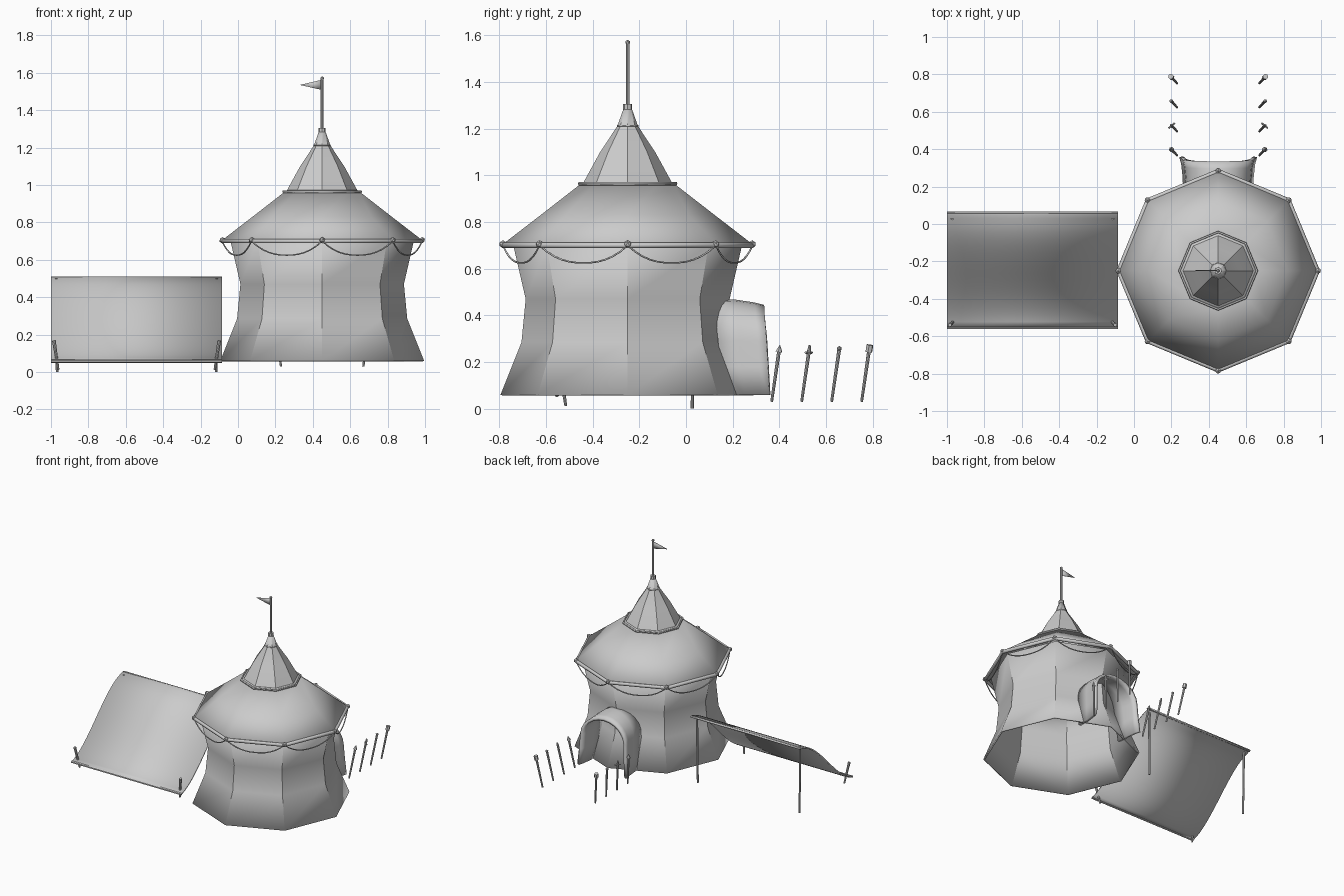
import bpy, bmesh, math
from mathutils import Vector

if "Cube" in bpy.data.objects:
    bpy.data.objects.remove(bpy.data.objects["Cube"])

CX, CY = 0.45, -0.25          # tent axis
N = 8                         # tent sides


def finish(name, bm, thick=0, angle=30):
    bmesh.ops.recalc_face_normals(bm, faces=bm.faces)
    me = bpy.data.meshes.new(name)
    bm.to_mesh(me)
    bm.free()
    ob = bpy.data.objects.new(name, me)
    bpy.context.collection.objects.link(ob)
    if thick:
        m = ob.modifiers.new("thickness", 'SOLIDIFY')
        m.thickness = thick
        m.offset = -1
    bpy.ops.object.select_all(action='DESELECT')
    ob.select_set(True)
    bpy.context.view_layer.objects.active = ob
    bpy.ops.object.shade_smooth_by_angle(angle=math.radians(angle))
    return ob


def skin(name, rows, closed=False, thick=0):
    """Quad sheet through rows of points."""
    bm = bmesh.new()
    vs = [[bm.verts.new(p) for p in r] for r in rows]
    for a, b in zip(vs, vs[1:]):
        n = len(a)
        for i in range(n if closed else n - 1):
            j = (i + 1) % n
            bm.faces.new((a[i], a[j], b[j], b[i]))
    return finish(name, bm, thick)


def corner(r, z, k):
    a = k * math.tau / N
    return Vector((CX + r * math.cos(a), CY + r * math.sin(a), z))


def lathe(name, profile, thick=0):
    return skin(name, [[corner(r, z, k) for k in range(N)] for r, z in profile], True, thick)


def rod(name, a, b, r1, r2=None, sides=8):
    a, b = Vector(a), Vector(b)
    bm = bmesh.new()
    bmesh.ops.create_cone(bm, cap_ends=True, segments=sides, radius1=r1,
                          radius2=r1 if r2 is None else r2, depth=(b - a).length)
    ob = finish(name, bm)
    ob.location = (a + b) / 2
    ob.rotation_mode = 'QUATERNION'
    ob.rotation_quaternion = (b - a).to_track_quat('Z', 'Y')
    return ob


def ball(name, p, r, sub=1):
    bm = bmesh.new()
    bmesh.ops.create_icosphere(bm, subdivisions=sub, radius=r)
    ob = finish(name, bm)
    ob.location = p
    return ob


def cord(name, pts, r, cyclic=False):
    cu = bpy.data.curves.new(name, 'CURVE')
    cu.dimensions = '3D'
    cu.bevel_depth = r
    cu.bevel_resolution = 1
    sp = cu.splines.new('POLY')
    sp.points.add(len(pts) - 1)
    for q, p in zip(sp.points, pts):
        q.co = (*p, 1)
    sp.use_cyclic_u = cyclic
    ob = bpy.data.objects.new(name, cu)
    bpy.context.collection.objects.link(ob)


# Tent walls and two-tier roof
lathe("tent_wall", [(.545, .06), (.455, .285), (.437, .47), (.49, .70)], .012)
lathe("lower_roof", [(.535, .705), (.37, .832), (.195, .968)], .008)
lathe("upper_roof", [(.212, .962), (.188, .972), (.118, 1.10), (.045, 1.21), (.018, 1.285)], .006)

# Rims, corner knobs and hanging cords
cord("eave_rim", [corner(.532, .70, k) for k in range(N)], .013, True)
cord("upper_rim", [corner(.207, .966, k) for k in range(N)], .006, True)
cord("collar_rim", [corner(.043, 1.213, k) for k in range(N)], .004, True)
for k in range(N):
    ball("eave_knob", corner(.534, .705, k), .017)
    a, b = corner(.535, .70, k), corner(.535, .70, k + 1)
    pts = []
    for i in range(13):
        t = i / 12
        p = a.lerp(b, t)
        p.z -= .075 * (1 - abs(2 * t - 1) ** 2.4)
        pts.append(p)
    cord("swag_cord", pts, .004)

# Flagpole and pennant
rod("pole_collar", (CX, CY, 1.28), (CX, CY, 1.305), .019)
rod("flagpole", (CX, CY, 1.27), (CX, CY, 1.57), .008)
ball("pole_finial", (CX, CY, 1.57), .011)
bm = bmesh.new()
bm.faces.new([bm.verts.new(p) for p in
              ((CX, CY, 1.563), (CX, CY, 1.508), (CX - .12, CY, 1.535))])
finish("pennant", bm, .004)


# Arched entrance porch
def arch(y_base, y_top, hw, top):
    spring = .29
    sec = [(-hw, .06), (-hw * .95, .18)]
    sec += [(-hw * .92 * math.cos(i * math.pi / 12), spring + (top - spring) * math.sin(i * math.pi / 12))
            for i in range(13)]
    sec += [(hw * .95, .18), (hw, .06)]
    return [(CX + x, y_base + (y_top - y_base) * (z - .06) / (top - .06), z) for x, z in sec]


skin("entrance_porch", [arch(.16, .12, .188, .465), arch(.25, .21, .19, .468),
                        arch(.32, .295, .198, .455), arch(.357, .335, .208, .445)], False, .02)

# Sloping awning sheet
prof = []
for i in range(17):
    t = i / 16
    s = .7 * t * t * (3 - 2 * t) + .3 * t
    prof.append((-.56 + .59 * t, .062 + .438 * s))
prof += [(.05, .507), (.067, .508)]
skin("awning_sheet", [[(-1, y, z), (-.085, y, z)] for y, z in prof], False, .01)
rod("awning_front_hem", (-1, -.553, .058), (-.085, -.553, .058), .009, sides=6)
rod("awning_back_hem", (-1, .06, .502), (-.085, .06, .502), .008, sides=6)

# Awning poles and ground stakes, mirrored about its middle
MX = -.5425
for s in (-1, 1):
    rod("awning_pole", (MX + s * .425, .027, 0), (MX + s * .43, .03, .50), .007, .008)
    rod("awning_stake", (MX + s * .418, -.515, .012), (MX + s * .442, -.54, .168), .006, .010)

# Four pairs of path stakes with different heads
for s in (-1, 1):
    for i in range(4):
        foot = Vector((CX + s * .22, .367 + .1285 * i, .03))
        head = Vector((CX + s * .25, foot.y + .032, .25))
        d = (head - foot).normalized()
        rod("path_stake", foot, head, .006, .008)
        if i == 0:
            rod("spear_head", head - d * .006, head + d * .026, .015, 0, 6)
        elif i == 1:
            rod("stake_tip", head, head + d * .022, .008, .005)
            side = Vector((s * .017, -.014, 0))
            rod("cross_bar", head - side - d * .01, head + side - d * .01, .005)
        elif i == 2:
            ball("small_knob", head + d * .008, .011)
        else:
            rod("hammer_head", head - d * .008, head + d * .024, .015, .015, 6)
